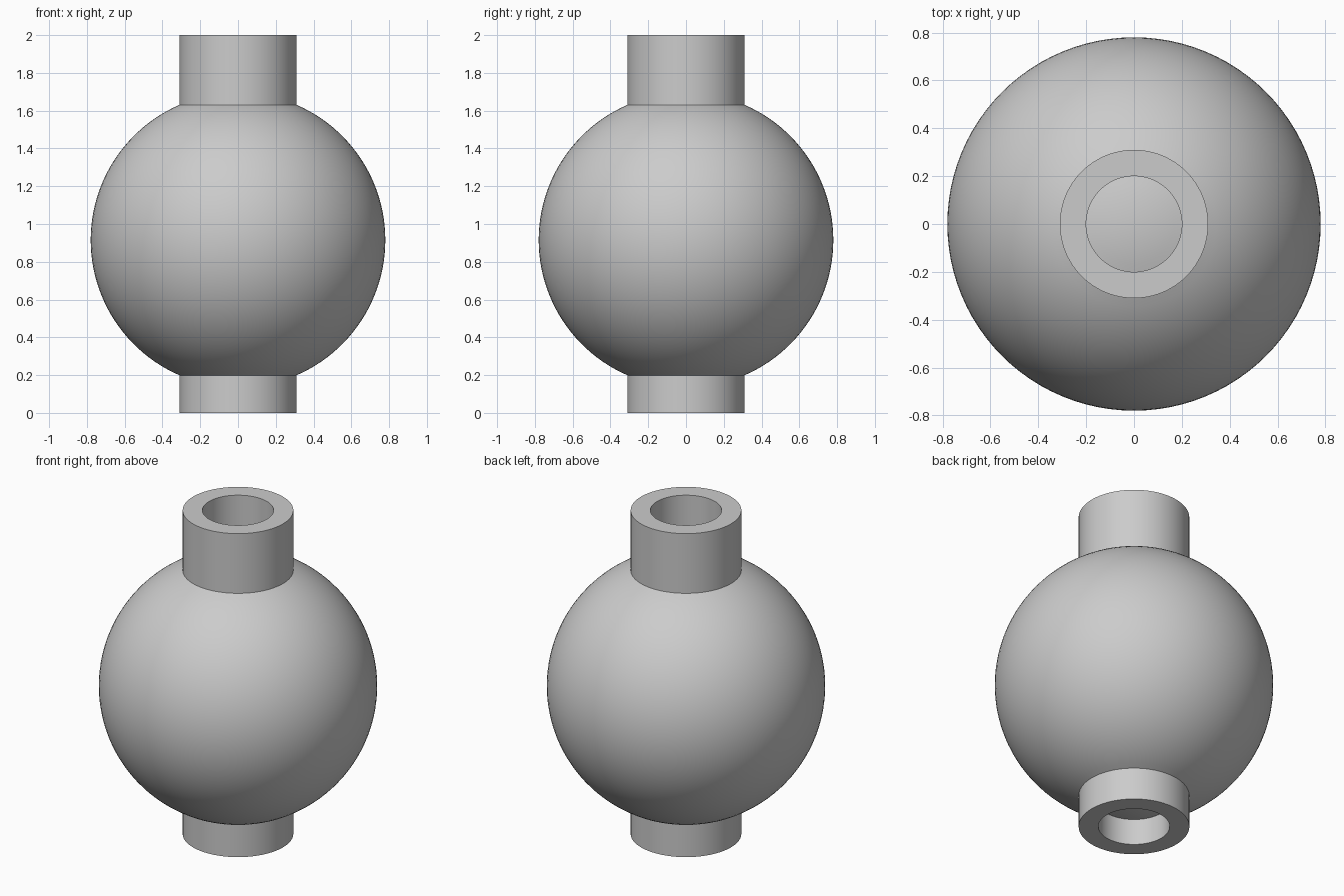
import bpy
import bmesh
from math import asin, cos, sin, pi, radians
from mathutils import Vector

cube = bpy.data.objects.get("Cube")
if cube:
    bpy.data.objects.remove(cube, do_unlink=True)

BALL_R, BALL_Z = 0.78, 0.915
TUBE_R, BORE_R, HEIGHT = 0.31, 0.2, 2.0
SEGMENTS = 96

grey = bpy.data.materials.new("plain grey")
grey.use_nodes = True
colour = (0.6, 0.6, 0.6, 1)
grey.diffuse_color = colour
grey.node_tree.nodes["Principled BSDF"].inputs["Base Color"].default_value = colour


def arc(start, end, steps):
    """Points on the ball, by angle measured from its lowest point."""
    angles = [start + (end - start) * i / steps for i in range(steps + 1)]
    return [(BALL_R * sin(a), BALL_Z - BALL_R * cos(a)) for a in angles]


# Half section: blind bore, lower tube, ball, upper tube, blind bore
bore_angle = asin(BORE_R / BALL_R)
tube_angle = asin(TUBE_R / BALL_R)
profile = arc(0, bore_angle, 6)
profile += [(BORE_R, 0), (TUBE_R, 0)]
profile += arc(tube_angle, pi - tube_angle, 48)
profile += [(TUBE_R, HEIGHT), (BORE_R, HEIGHT)]
profile += arc(pi - bore_angle, pi, 6)

# Turn the section around the upright axis
bm = bmesh.new()
verts = [bm.verts.new((r, 0, z)) for r, z in profile]
edges = [bm.edges.new(pair) for pair in zip(verts, verts[1:])]
bmesh.ops.spin(bm, geom=verts + edges, cent=Vector(), axis=Vector((0, 0, 1)),
               angle=2 * pi, steps=SEGMENTS)
bmesh.ops.remove_doubles(bm, verts=bm.verts[:], dist=0.0001)
bmesh.ops.dissolve_degenerate(bm, edges=bm.edges[:], dist=0.0001)
bmesh.ops.recalc_face_normals(bm, faces=bm.faces[:])

mesh = bpy.data.meshes.new("ball_with_tubes")
bm.to_mesh(mesh)
bm.free()
mesh.materials.append(grey)
ball = bpy.data.objects.new("ball_with_tubes", mesh)
bpy.context.collection.objects.link(ball)

# Smooth surfaces with crisp rims and joints
bpy.ops.object.select_all(action="DESELECT")
ball.select_set(True)
bpy.context.view_layer.objects.active = ball
bpy.ops.object.shade_smooth_by_angle(angle=radians(20))
